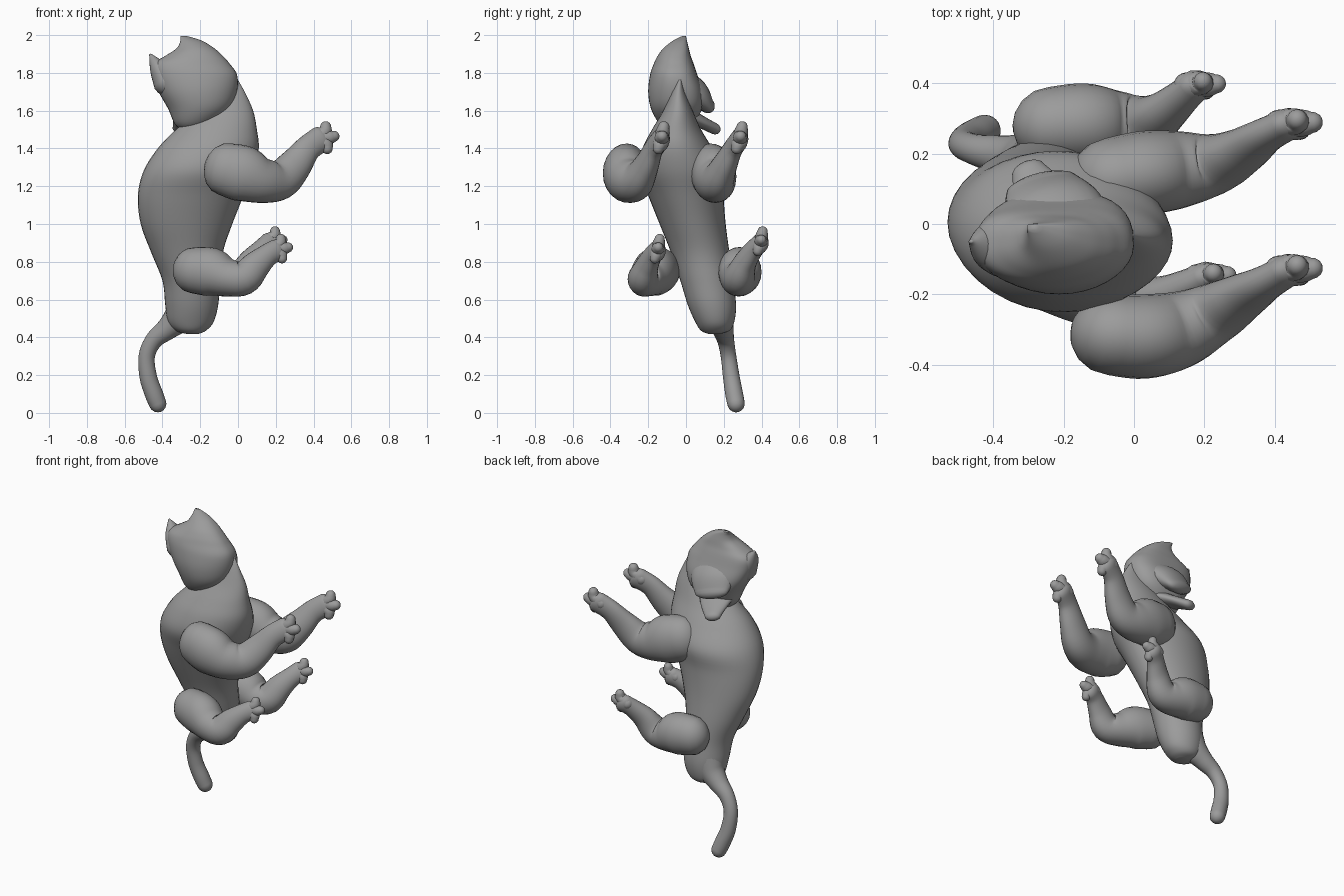
import bpy, bmesh, math
from mathutils import Vector

grey = bpy.data.materials.new("grey")
grey.diffuse_color = (0.33, 0.33, 0.33, 1)
X, Y, Z = Vector((1, 0, 0)), Vector((0, 1, 0)), Vector((0, 0, 1))


def finish(name, bm):
    bmesh.ops.recalc_face_normals(bm, faces=bm.faces)
    me = bpy.data.meshes.new(name)
    bm.to_mesh(me)
    bm.free()
    for p in me.polygons:
        p.use_smooth = True
    me.materials.append(grey)
    ob = bpy.data.objects.new(name, me)
    bpy.context.collection.objects.link(ob)
    return ob


def spline(pts, i, t):
    """Catmull-Rom point between stations i and i + 1."""
    n = len(pts) - 1
    a, b, c, d = (pts[max(0, min(n, k))] for k in (i - 1, i, i + 1, i + 2))
    return [0.5 * (2 * q + (r - p) * t + (2 * p - 5 * q + 4 * r - s) * t * t
                   + (3 * q - p - 3 * r + s) * t ** 3) for p, q, r, s in zip(a, b, c, d)]


def loft(name, stations, ref=Y, axis=None, round_ends=True, sides=24, steps=5, square=1.0):
    """Smooth tube through (x, y, z, radius along ref, other radius)."""
    rows = [spline(stations, i, k / steps) for i in range(len(stations) - 1) for k in range(steps)]
    rows.append(list(stations[-1]))
    cen = [Vector(r[:3]) for r in rows]
    rings = []
    for i, r in enumerate(rows):
        t = axis or (cen[min(i + 1, len(cen) - 1)] - cen[max(i - 1, 0)]).normalized()
        rings.append((cen[i], t, r[3], r[4]))
    if round_ends:
        def cap(ring, sign):
            c, t, a, b = ring
            return [(c + t * sign * min(a, b) * math.sin(w), t, a * math.cos(w), b * math.cos(w))
                    for w in (0.4, 0.8, 1.15, 1.45)]
        rings = cap(rings[0], -1)[::-1] + rings + cap(rings[-1], 1)

    def wave(w):
        # the half facing ref may be squarer than an ellipse
        c, s = math.cos(w), math.sin(w)
        e = square if c > 0 else 1.0
        return math.copysign(abs(c) ** e, c), math.copysign(abs(s) ** e, s)

    bm = bmesh.new()
    loops = []
    for c, t, a, b in rings:
        v = t.cross(ref).normalized()
        u = v.cross(t).normalized()
        loops.append([])
        for k in range(sides):
            p, q = wave(2 * math.pi * k / sides)
            loops[-1].append(bm.verts.new(c + u * a * p + v * b * q))
    for p, q in zip(loops, loops[1:]):
        for k in range(sides):
            j = (k + 1) % sides
            bm.faces.new((p[k], p[j], q[j], q[k]))
    bm.faces.new(loops[0])
    bm.faces.new(loops[-1])
    return finish(name, bm)


def stack(name, slices, square=1.0):
    """Upright form from slices (z, x min, x max, y min, y max)."""
    st = [((a + b) / 2, (c + d) / 2, z, (d - c) / 2, (b - a) / 2) for z, a, b, c, d in slices]
    return loft(name, st, axis=Z, round_ends=False, sides=36, square=square)


# torso, ending in a point at the throat
stack("body", [
    (0.418, -0.27, -0.21, 0.12, 0.18), (0.435, -0.33, -0.17, 0.08, 0.23),
    (0.48, -0.37, -0.13, 0.05, 0.255), (0.57, -0.385, -0.105, 0.01, 0.265),
    (0.70, -0.40, -0.095, -0.03, 0.25), (0.85, -0.46, -0.08, -0.08, 0.23),
    (1.0, -0.515, -0.03, -0.14, 0.21), (1.15, -0.53, 0.03, -0.20, 0.20),
    (1.28, -0.50, 0.085, -0.25, 0.205), (1.40, -0.425, 0.11, -0.23, 0.14),
    (1.50, -0.33, 0.10, -0.18, 0.08), (1.60, -0.22, 0.08, -0.12, 0.035),
    (1.70, -0.13, 0.035, -0.075, -0.005), (1.78, -0.03, -0.01, -0.035, -0.025)])

# head, rounded behind and flatter on the face
stack("head", [
    (1.49, -0.29, -0.20, -0.08, 0.0), (1.53, -0.335, -0.13, -0.14, 0.04),
    (1.61, -0.37, -0.04, -0.185, 0.085), (1.70, -0.42, -0.005, -0.20, 0.09),
    (1.79, -0.45, -0.005, -0.19, 0.06), (1.85, -0.445, -0.045, -0.17, 0.04),
    (1.89, -0.385, -0.08, -0.15, 0.025), (1.93, -0.325, -0.125, -0.12, 0.015),
    (1.97, -0.305, -0.19, -0.07, 0.005), (1.995, -0.305, -0.27, -0.02, 0.0)], square=0.72)

# pointed outer ear
loft("ear_outer", [(-0.38, -0.07, 1.75, 0.08, 0.07), (-0.425, -0.06, 1.83, 0.06, 0.045),
                   (-0.463, -0.05, 1.895, 0.006, 0.008)])

# muzzle, and open jaw below it
loft("muzzle", [(-0.22, -0.02, 1.74, 0.17, 0.08), (-0.235, 0.05, 1.69, 0.145, 0.075),
                (-0.26, 0.105, 1.635, 0.11, 0.042)], ref=X)
loft("jaw", [(-0.22, -0.03, 1.59, 0.13, 0.055), (-0.26, 0.07, 1.545, 0.09, 0.035),
             (-0.30, 0.15, 1.505, 0.05, 0.03)], ref=X)

# tail, blending out of the rump
loft("tail", [(-0.27, 0.165, 0.60, 0.09, 0.10), (-0.31, 0.18, 0.51, 0.075, 0.085),
              (-0.375, 0.195, 0.445, 0.058, 0.06), (-0.445, 0.21, 0.385, 0.045, 0.047),
              (-0.483, 0.225, 0.30, 0.041, 0.043), (-0.475, 0.24, 0.19, 0.044, 0.046),
              (-0.445, 0.255, 0.10, 0.047, 0.048), (-0.425, 0.265, 0.049, 0.046, 0.046)])


def paw(name, c, size):
    """Three splayed toes fanning out from the end of a leg."""
    for k, (dx, dy, dz) in enumerate(((0.012, 0.012, 0.062), (0.055, 0.004, 0.012), (0.02, -0.016, -0.052))):
        mid, tip = 0.55, 1.0
        loft(f"{name}_toe_{k}", [(c[0] - 0.04 * size, c[1], c[2], 0.04 * size, 0.04 * size)] + [
            (c[0] + dx * size * f, c[1] + dy * size * f, c[2] + dz * size * f, r * size, r * size)
            for f, r in ((mid, 0.038), (tip, 0.030))], sides=14, steps=3)


# front legs: shared side profile (x, z, width, depth), each with its own y path
front = [(-0.065, 1.29, 0.115, 0.14), (0.03, 1.265, 0.12, 0.148), (0.13, 1.23, 0.11, 0.12),
         (0.225, 1.235, 0.088, 0.105), (0.30, 1.31, 0.066, 0.09), (0.37, 1.40, 0.05, 0.07),
         (0.44, 1.45, 0.045, 0.07)]
for nm, ys in (("near", (-0.315, -0.32, -0.30, -0.255, -0.21, -0.17, -0.13)),
               ("far", (0.13, 0.145, 0.155, 0.17, 0.205, 0.25, 0.285))):
    loft("front_leg_" + nm, [(x, y, z, w, d) for (x, z, w, d), y in zip(front, ys)])
    paw("front_paw_" + nm, (0.452, ys[-1], 1.452), 1.0)

# hind legs
hind = [(-0.235, 0.755, 0.11, 0.122), (-0.14, 0.745, 0.115, 0.128), (-0.05, 0.715, 0.10, 0.10),
        (0.03, 0.715, 0.082, 0.09), (0.09, 0.78, 0.06, 0.076), (0.15, 0.835, 0.048, 0.06),
        (0.195, 0.86, 0.043, 0.06)]
for nm, ys, dx, dz in (("near", (-0.14, -0.17, -0.205, -0.225, -0.205, -0.175, -0.15), 0.01, 0.0),
                       ("far", (0.28, 0.285, 0.28, 0.285, 0.315, 0.36, 0.395), -0.02, 0.04)):
    pts = []
    for k, ((x, z, w, d), y) in enumerate(zip(hind, ys)):
        f = max(0, k - 2) / 4
        pts.append((x + dx * f, y, z + dz * f, w, d))
    loft("hind_leg_" + nm, pts)
    paw("hind_paw_" + nm, (0.205 + dx, ys[-1], 0.865 + dz), 0.9)
